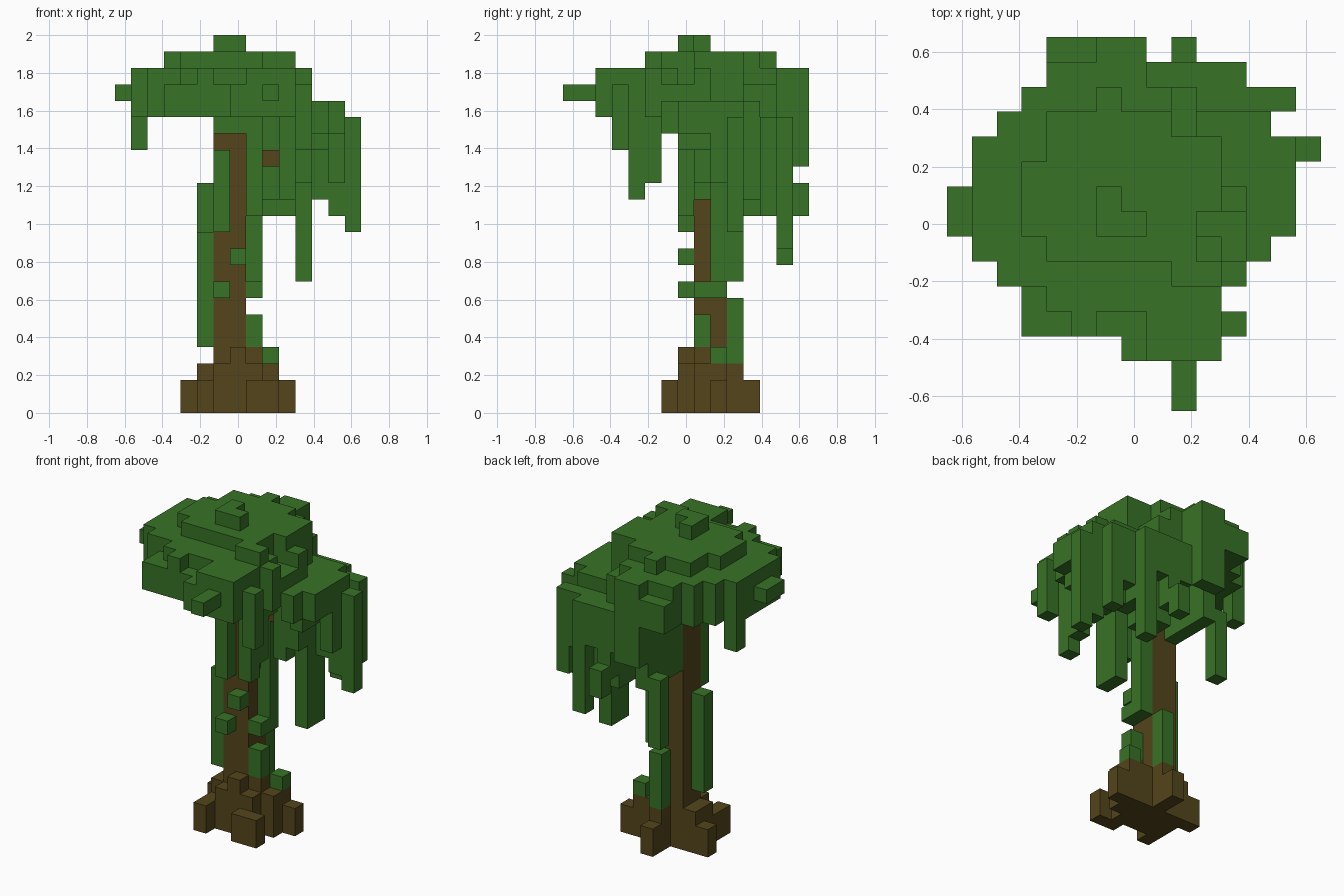
import bpy, bmesh
from mathutils import Vector

cube = bpy.data.objects.get("Cube")
if cube:
    bpy.data.objects.remove(cube)

CELL = 2 / 23
HALF = 7.5


def material(name, rgb):
    m = bpy.data.materials.new(name)
    m.use_nodes = True
    m.diffuse_color = (*rgb, 1)
    m.node_tree.nodes["Principled BSDF"].inputs["Base Color"].default_value = (*rgb, 1)
    return m


leaf = material("leaf green", (0.039, 0.17, 0.019))
bark = material("bark brown", (0.088, 0.059, 0.011))


def block(x, y, z):
    """Cells of a box; each argument is a single index or a (start, end) range."""
    span = lambda v: range(*v) if isinstance(v, tuple) else (v,)
    return {(i, j, k) for i in span(x) for j in span(y) for k in span(z)}


def layer(z, first_row, rows):
    """One flat canopy layer from (start, end) spans, row by row along +y."""
    cells = set()
    for n, row in enumerate(rows):
        cells |= block(row, first_row + n, z)
    return cells


taken = set()
SIDES = [Vector(s) for s in ((1, 0, 0), (-1, 0, 0), (0, 1, 0), (0, -1, 0), (0, 0, 1), (0, 0, -1))]


def build(name, cells, mat, everything):
    """Mesh of the outer faces of the cells, with flat areas merged."""
    bm = bmesh.new()
    for c in sorted(cells):
        mid = Vector(c) + Vector((0.5, 0.5, 0.5))
        for s in SIDES:
            if tuple(int(a + b) for a, b in zip(c, s)) in everything:
                continue
            u = Vector((s.y, s.z, s.x))
            v = s.cross(u)
            quad = [mid + (s + u * a + v * b) / 2 for a, b in ((-1, -1), (1, -1), (1, 1), (-1, 1))]
            bm.faces.new([bm.verts.new((Vector((q.x - HALF, q.y - HALF, q.z))) * CELL) for q in quad])
    bmesh.ops.remove_doubles(bm, verts=bm.verts, dist=CELL / 100)
    bmesh.ops.dissolve_limit(bm, angle_limit=0.01, verts=bm.verts, edges=bm.edges)
    mesh = bpy.data.meshes.new(name)
    bm.to_mesh(mesh)
    bm.free()
    mesh.materials.append(mat)
    bpy.context.collection.objects.link(bpy.data.objects.new(name, mesh))


# Trunk with a short side branch
trunk = block((6, 8), (8, 10), (0, 18)) | block((8, 10), 9, 15)

# Flared base and roots
roots = block((5, 9), (7, 10), (0, 2)) | block(9, (8, 10), (0, 2)) | block((5, 9), (8, 10), 2)
roots |= block((6, 9), 7, 2) | block(9, (8, 10), 2) | block(7, 10, (0, 3))
roots |= block(7, 7, 3) | block(8, 8, (2, 4))
for x, y in ((4, 9), (10, 9), (5, 6), (7, 11)):
    roots |= block(x, y, (0, 2))
roots |= block((8, 10), 6, (0, 2))

# Moss and climbing vines on the trunk
moss = block(5, 8, (4, 11)) | block(7, 10, (3, 7)) | block(9, 9, 3)
moss |= block(8, 8, (4, 6)) | block(8, (8, 10), 7) | block(8, 9, (8, 18))
moss |= block(6, 7, 7) | block(7, 7, 9) | block(6, 7, (11, 16)) | block((6, 8), 7, 17)
moss |= block(8, 7, (12, 18)) | block(6, (10, 14), (13, 18))

# Canopy layers from the crown downwards
canopy = block((6, 8), 7, 22) | block(6, 8, 22)
canopy |= layer(21, 5, [(9, 11), (4, 10), (3, 10), (3, 11), (3, 11), (4, 11), (4, 9), (6, 7)])
canopy |= layer(20, 2, [(8, 11), (8, 11), (4, 11), (2, 12), (1, 11), (1, 10), (1, 12),
                        (1, 11), (1, 11), (2, 9), (3, 9), (4, 8), (6, 8)])
canopy |= block(5, 3, 20)
middle = [(7, 11), (3, 11), (3, 11), (2, 12), (1, 12), (1, 12), (1, 12),
          (1, 11), (1, 11), (2, 10), (3, 10), (4, 8), (4, 8)]
canopy |= layer(19, 2, middle) | layer(18, 2, middle)
canopy |= block(9, (0, 2), 19) | block(0, (7, 9), 19)

# Lower leaf clump at the back left
clump = block((8, 13), (10, 13), (15, 18)) | block((9, 13), (9, 12), 18)
clump |= block((12, 14), (7, 10), (17, 19)) | block(12, 6, (17, 19)) | block(12, (7, 11), (16, 19))
clump |= block((8, 11), 13, (15, 18)) | block(11, 13, 17) | block((9, 12), (10, 13), (13, 15))
clump |= block((9, 11), (11, 13), 12) | block(13, (9, 11), (14, 19))
clump |= block(12, (10, 12), (13, 18)) | block((12, 14), 12, (14, 18))
clump |= block(11, (8, 10), (14, 18)) | block(10, 8, (13, 18)) | block((6, 8), (11, 14), (16, 18))

# Hanging vines: column, row, bottom and top
vines = set()
for x, y, low, high in ((1, 10, 16, 18), (10, 4, 13, 18), (10, 5, 14, 18), (11, 3, 16, 20),
                        (10, 6, 17, 18), (11, 9, 8, 18), (11, 10, 8, 18), (11, 13, 10, 17),
                        (14, 10, 11, 18), (13, 12, 12, 18), (9, 14, 12, 14), (9, 13, 13, 15),
                        (6, 14, 15, 20), (7, 14, 15, 20), (13, 10, 12, 18), (5, 13, 9, 14)):
    vines |= block(x, y, (low, high))

# Every cell belongs to one part only
parts = [("trunk", trunk, bark), ("roots", roots, bark), ("trunk_moss", moss, leaf),
         ("canopy", canopy, leaf), ("leaf_clump", clump, leaf), ("hanging_vines", vines, leaf)]
everything = set().union(*(cells for _, cells, _ in parts))
for name, cells, mat in parts:
    build(name, cells - taken, mat, everything)
    taken |= cells
